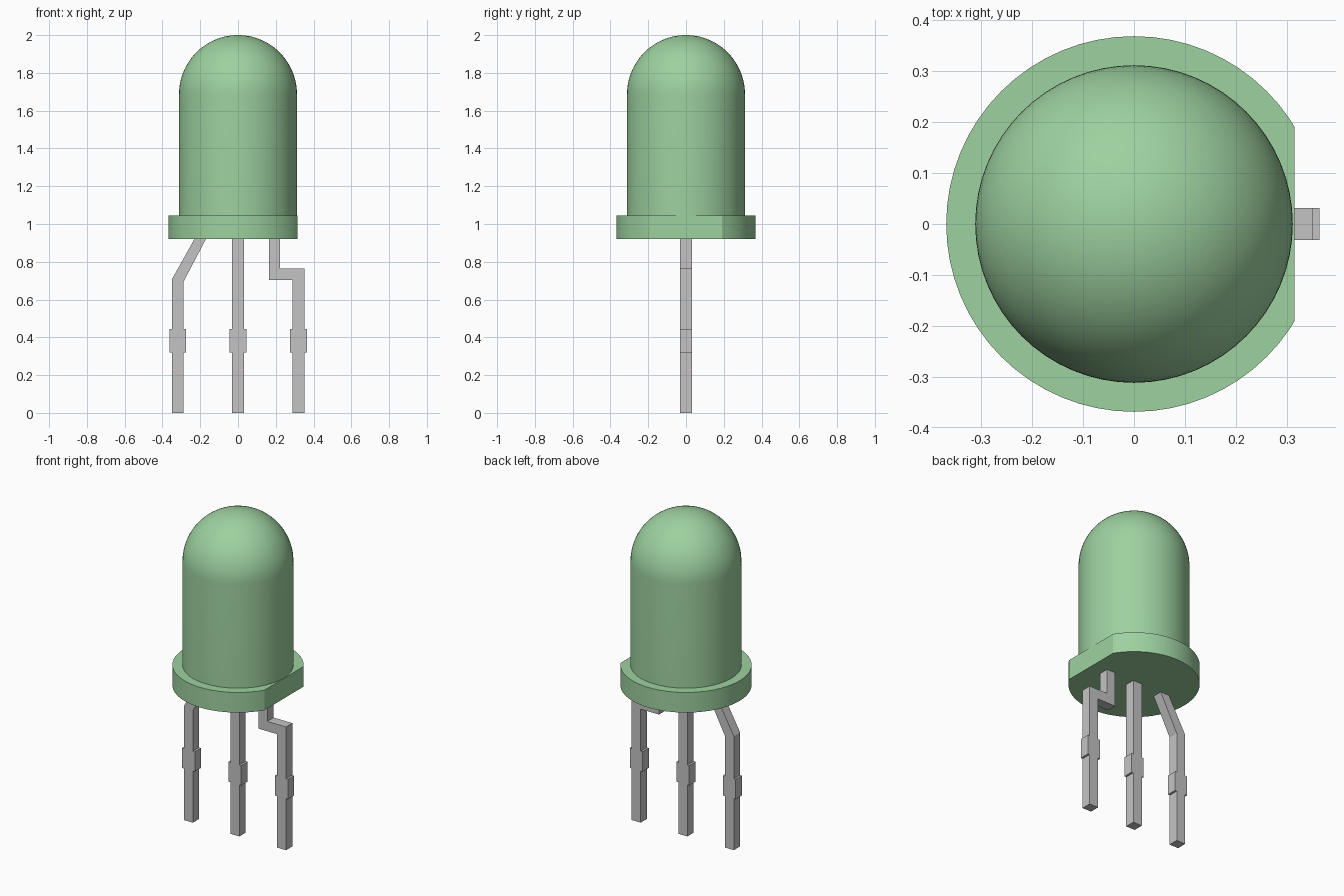
import bpy, bmesh, math
from mathutils import Vector

old = bpy.data.objects.get("Cube")
if old:
    bpy.data.objects.remove(old, do_unlink=True)


def make_material(name, rgb):
    mat = bpy.data.materials.new(name)
    mat.use_nodes = True
    color = (*rgb, 1.0)
    mat.diffuse_color = color
    mat.node_tree.nodes["Principled BSDF"].inputs["Base Color"].default_value = color
    return mat


def finish(bm, name, mat, smooth_angle=None):
    bmesh.ops.recalc_face_normals(bm, faces=bm.faces)
    mesh = bpy.data.meshes.new(name)
    bm.to_mesh(mesh)
    bm.free()
    mesh.materials.append(mat)
    obj = bpy.data.objects.new(name, mesh)
    bpy.context.collection.objects.link(obj)
    if smooth_angle:
        bpy.ops.object.select_all(action="DESELECT")
        obj.select_set(True)
        bpy.context.view_layer.objects.active = obj
        bpy.ops.object.shade_smooth_by_angle(angle=math.radians(smooth_angle))
    return obj


green = make_material("soft green", (0.34, 0.64, 0.35))
grey = make_material("light grey", (0.55, 0.55, 0.55))

SEGMENTS = 64
BULB_R, FLANGE_R, FLAT_X = 0.312, 0.369, 0.315
BASE_Z, RIM_Z, TOP_Z = 0.92, 1.045, 2.0

# Bulb: straight wall and hemispherical tip, lathed around z
bm = bmesh.new()
steps = 20
profile = [(BULB_R, RIM_Z)]
for i in range(steps + 1):
    a = math.pi / 2 * i / steps
    profile.append((BULB_R * math.cos(a), TOP_Z - BULB_R + BULB_R * math.sin(a)))
verts = [bm.verts.new((r, 0, z)) for r, z in profile]
edges = [bm.edges.new(pair) for pair in zip(verts, verts[1:])]
bmesh.ops.spin(bm, geom=verts + edges, cent=(0, 0, 0), axis=(0, 0, 1),
               angle=math.tau, steps=SEGMENTS, use_duplicate=False)
bmesh.ops.remove_doubles(bm, verts=bm.verts, dist=0.0001)
finish(bm, "bulb", green, 35)

# Flange: disc with one side cut flat
bm = bmesh.new()
bmesh.ops.create_cone(bm, cap_ends=True, segments=SEGMENTS, radius1=FLANGE_R,
                      radius2=FLANGE_R, depth=RIM_Z - BASE_Z)
bmesh.ops.translate(bm, verts=bm.verts, vec=(0, 0, (RIM_Z + BASE_Z) / 2))
cut = bmesh.ops.bisect_plane(bm, geom=bm.verts[:] + bm.edges[:] + bm.faces[:],
                             plane_co=(FLAT_X, 0, 0), plane_no=(1, 0, 0),
                             clear_outer=True)
rim = [e for e in cut["geom_cut"] if isinstance(e, bmesh.types.BMEdge)]
bmesh.ops.contextual_create(bm, geom=rim)
finish(bm, "flange", green, 25)

# Leads: flat outlines with a crimp block, extruded to a square section
HALF, CRIMP = 0.031, 0.044
CRIMP_LOW, CRIMP_HIGH = 0.32, 0.443


def lead(name, x, top):
    """Outline runs up the right edge, through the top points, down the left."""
    side = [(HALF, 0), (HALF, CRIMP_LOW), (CRIMP, CRIMP_LOW),
            (CRIMP, CRIMP_HIGH), (HALF, CRIMP_HIGH)]
    outline = [(x + dx, z) for dx, z in side] + top
    outline += [(x - dx, z) for dx, z in reversed(side)]
    bm = bmesh.new()
    face = bm.faces.new([bm.verts.new((px, -HALF, pz)) for px, pz in outline])
    ext = bmesh.ops.extrude_face_region(bm, geom=[face])
    moved = [v for v in ext["geom"] if isinstance(v, bmesh.types.BMVert)]
    bmesh.ops.translate(bm, verts=moved, vec=Vector((0, 2 * HALF, 0)))
    finish(bm, name, grey)


lead("middle_lead", 0, [(HALF, BASE_Z), (-HALF, BASE_Z)])
lead("right_slanted_lead", -0.319,
     [(-0.288, 0.695), (-0.17, BASE_Z), (-0.231, BASE_Z), (-0.35, 0.707)])
lead("left_stepped_lead", 0.32,
     [(0.351, 0.765), (0.223, 0.765), (0.223, BASE_Z),
      (0.164, BASE_Z), (0.164, 0.704), (0.289, 0.704)])
